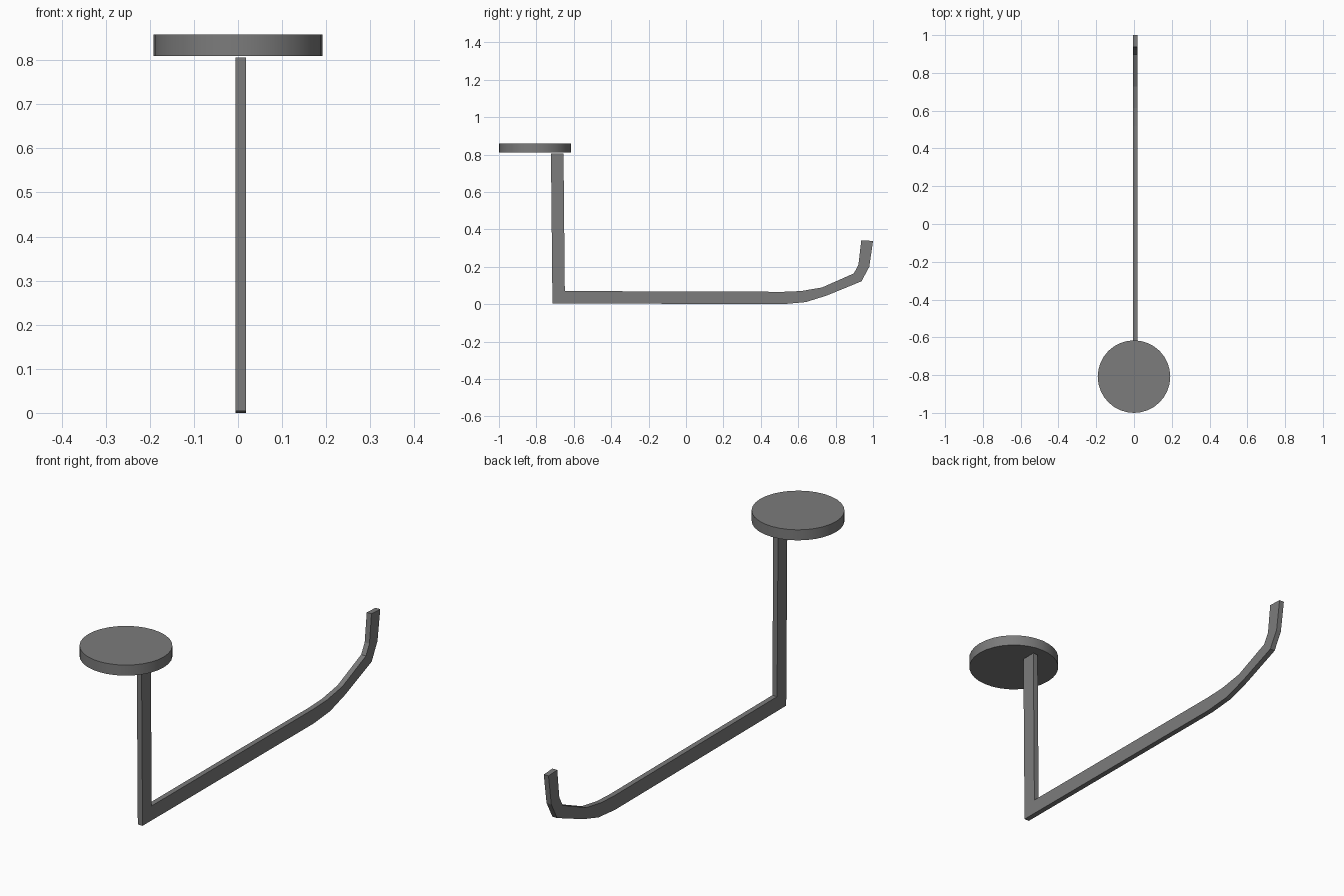
import bpy
import bmesh
from mathutils import Vector

cube = bpy.data.objects.get("Cube")
if cube:
    bpy.data.objects.remove(cube, do_unlink=True)

# Single dark grey finish
grey = bpy.data.materials.new("dark_grey")
grey.use_nodes = True
colour = (0.2, 0.2, 0.2, 1)
grey.diffuse_color = colour
grey.node_tree.nodes["Principled BSDF"].inputs["Base Color"].default_value = colour


def extruded_profile(name, profile, x_min, x_max):
    """Extrude a (y, z) outline along x into a solid."""
    bm = bmesh.new()
    face = bm.faces.new([bm.verts.new((x_min, y, z)) for y, z in profile])
    extruded = bmesh.ops.extrude_face_region(bm, geom=[face])
    moved = [g for g in extruded["geom"] if isinstance(g, bmesh.types.BMVert)]
    bmesh.ops.translate(bm, verts=moved, vec=Vector((x_max - x_min, 0, 0)))
    bmesh.ops.recalc_face_normals(bm, faces=bm.faces)
    mesh = bpy.data.meshes.new(name)
    bm.to_mesh(mesh)
    bm.free()
    obj = bpy.data.objects.new(name, mesh)
    bpy.context.collection.objects.link(obj)
    mesh.materials.append(grey)
    return obj


# Flat bar: upright post, long arm and upturned hook in one bent strip
outer_edge = [(-0.722, 0.806), (-0.714, 0.004), (0.52, 0.0), (0.64, 0.011),
              (0.75, 0.045), (0.938, 0.122), (0.98, 0.2), (1.0, 0.338)]
inner_edge = [(0.937, 0.341), (0.922, 0.21), (0.897, 0.164), (0.727, 0.089),
              (0.615, 0.07), (0.52, 0.066), (-0.648, 0.07), (-0.655, 0.806)]
extruded_profile("hook_bar", outer_edge + inner_edge, -0.006, 0.018)

# Round plate above the post
bpy.ops.mesh.primitive_cylinder_add(vertices=32, radius=0.192, depth=0.048,
                                    location=(0, -0.808, 0.834))
plate = bpy.context.object
plate.name = "round_plate"
plate.data.materials.append(grey)
bpy.ops.object.shade_smooth_by_angle()
